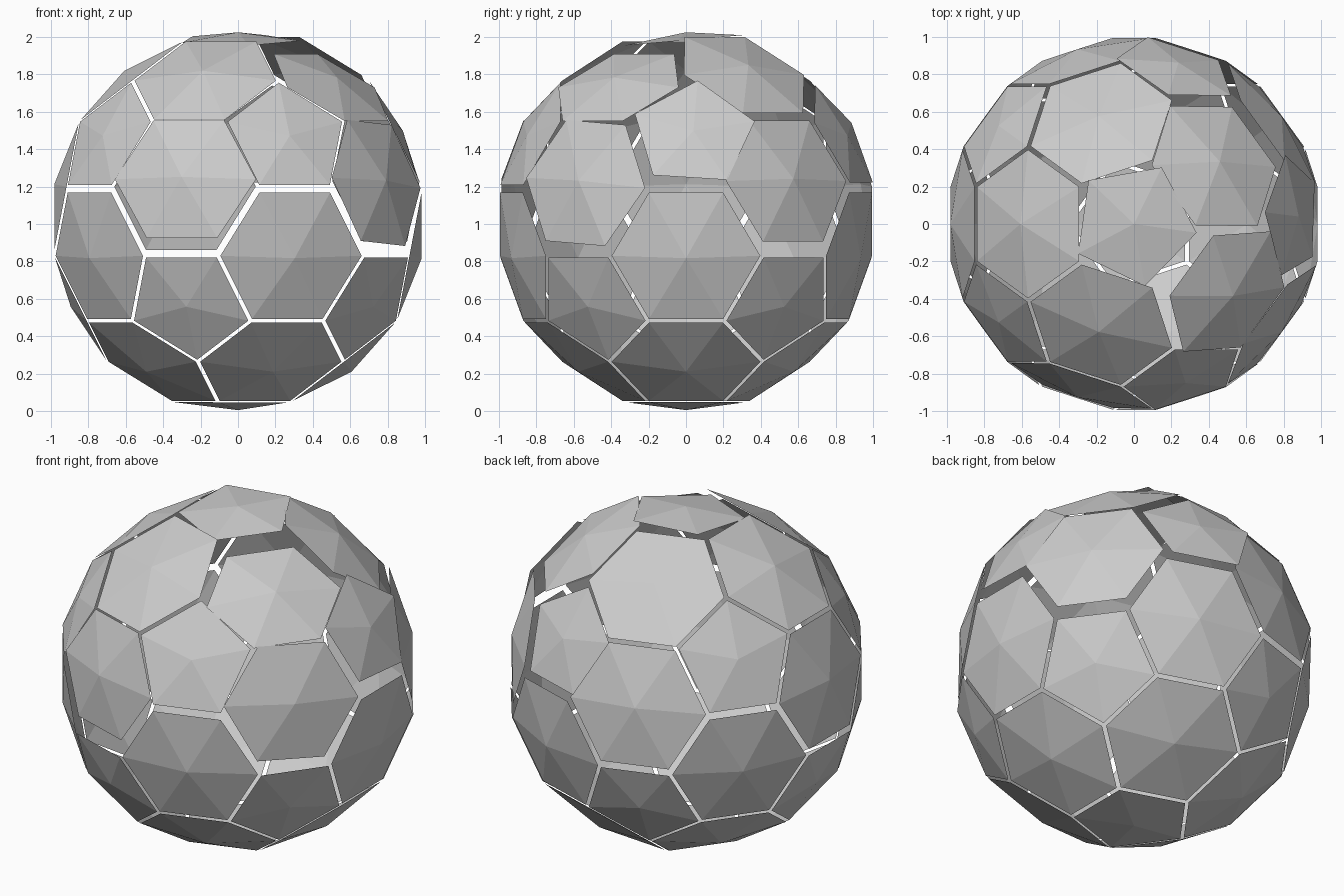
import bpy, bmesh, math
from mathutils import Vector, Matrix

cube = bpy.data.objects.get("Cube")
if cube:
    bpy.data.objects.remove(cube, do_unlink=True)

# One plain grey for every panel
grey = bpy.data.materials.new("light_grey")
grey.use_nodes = True
colour = (0.6, 0.6, 0.6, 1)
grey.diffuse_color = colour
grey.node_tree.nodes["Principled BSDF"].inputs["Base Color"].default_value = colour

RADIUS, APEX, SHRINK = 1.02, 1.0, 0.965
CENTRE = Vector((0, 0, 1.005))

# Loose panels: (kind, azimuth, height band) -> shift right, shift up, up-scale, turn, tilt in degrees
LOOSE = {
    ("hex", -36, 8): (0.0, -0.06, 0.86, 0, 0),
    ("hex", 36, 8): (0.0, 0.05, 0.97, 0, 0),
    ("hex", -108, 2): (0.0, 0.04, 0.93, 0, 0),
    ("hex", -36, 2): (0.0, 0.02, 0.96, -4, 0),
    ("hex", 36, 2): (0.0, 0.03, 0.96, 0, 0),
    ("pent", 0, 4): (0.04, 0.03, 0.95, -4, 0),
    ("pent", 72, 4): (0.04, 0.0, 0.95, 0, 0),
    ("pent", 0, 10): (0.0, 0.0, 1.0, -8, 5),
}


def panel(kind, corners):
    """Shallow open pyramid over one face of the ball."""
    mid = sum(corners, Vector()) / len(corners)
    normal = mid.normalized()
    pole = abs(normal.z) > 0.99
    right = Vector((1, 0, 0)) if pole else Vector((0, 0, 1)).cross(normal).normalized()
    up = normal.cross(right)
    azimuth = 0 if pole else round(math.degrees(math.atan2(normal.y, normal.x)))
    key = (kind, azimuth, round(normal.z * 10))
    dx, dy, stretch, turn, tilt = LOOSE.get(key, (0, 0, 1, 0, 0))
    rotate = (Matrix.Rotation(math.radians(tilt), 3, right)
              @ Matrix.Rotation(math.radians(turn), 3, normal))
    shift = right * dx + up * dy
    if normal.z > 0.1:
        shift = shift + Vector((0, 0, 0.02))

    corners = sorted(corners, key=lambda p: math.atan2((p - mid).dot(up), (p - mid).dot(right)))
    bm = bmesh.new()
    rim = []
    for p in corners:
        d = (p - mid) * SHRINK
        d += up * d.dot(up) * (stretch - 1)
        rim.append(bm.verts.new(mid + rotate @ d + shift + CENTRE))
    apex = bm.verts.new(normal * APEX + shift + CENTRE)
    for i, v in enumerate(rim):
        bm.faces.new((v, rim[(i + 1) % len(rim)], apex))
    name = "five_sided_panel" if kind == "pent" else "six_sided_panel"
    mesh = bpy.data.meshes.new(name)
    bm.to_mesh(mesh)
    bm.free()
    mesh.materials.append(grey)
    bpy.context.collection.objects.link(bpy.data.objects.new(name, mesh))


# Truncated icosahedron: each edge is cut into thirds
ico = bmesh.new()
bmesh.ops.create_icosphere(ico, subdivisions=1, radius=1)


def third(a, b):
    return a.co.lerp(b.co, 1 / 3).normalized() * RADIUS


for v in ico.verts:
    panel("pent", [third(v, e.other_vert(v)) for e in v.link_edges])
for f in ico.faces:
    panel("hex", [third(a, b) for a in f.verts for b in f.verts if a != b])
ico.free()
